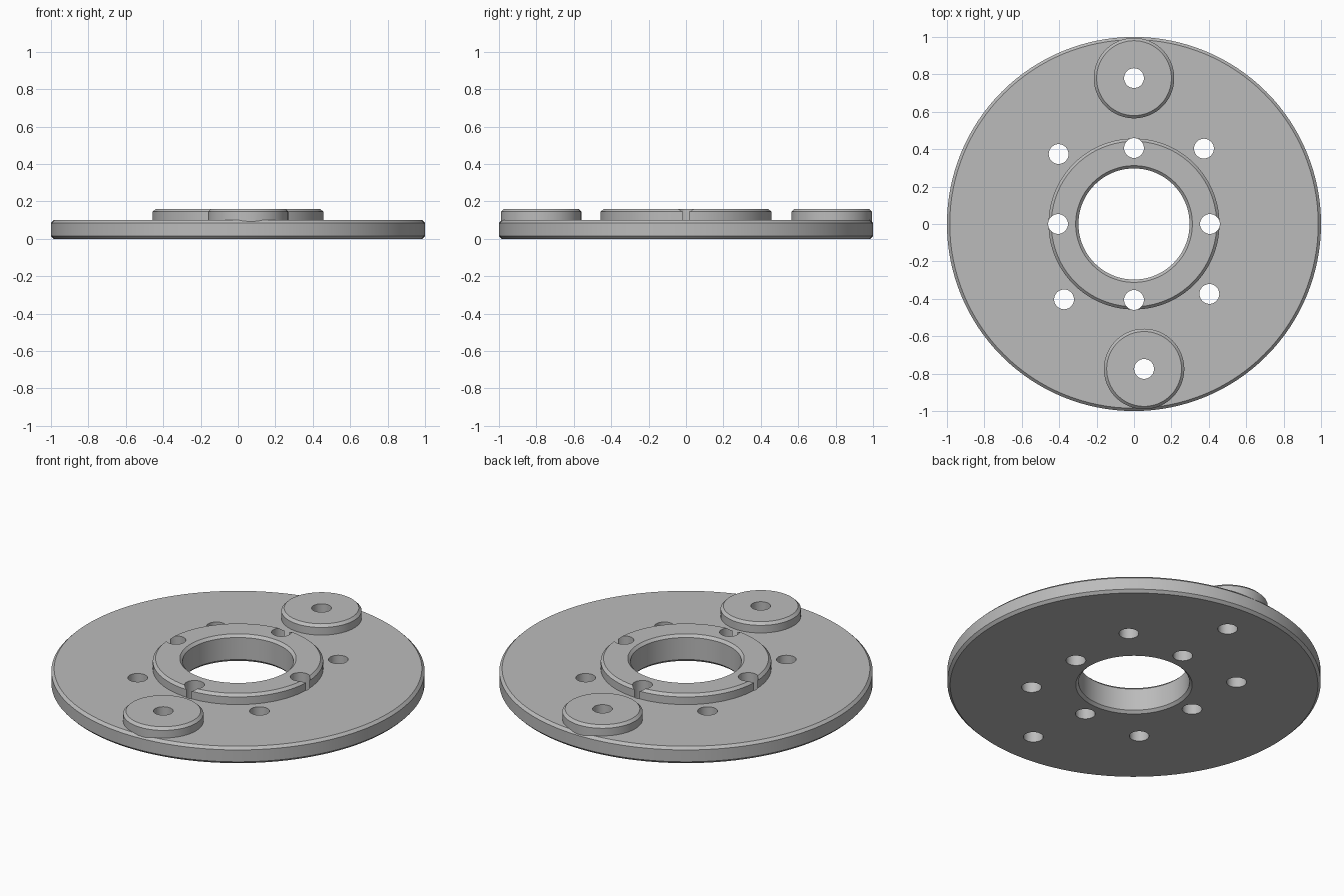
import bpy, bmesh, math
from mathutils import Matrix

if "Cube" in bpy.data.objects:
    bpy.data.objects.remove(bpy.data.objects["Cube"])

grey = bpy.data.materials.new("machined grey")
grey.diffuse_color = (0.5, 0.5, 0.5, 1)
grey.use_nodes = True
grey.node_tree.nodes["Principled BSDF"].inputs["Base Color"].default_value = grey.diffuse_color


def lathe(name, profile, x=0, y=0, n=128):
    """Spin a closed (radius, z) profile about a vertical axis at x, y."""
    bm = bmesh.new()
    rings = []
    for r, z in profile:
        if r == 0:
            rings.append([bm.verts.new((x, y, z))] * n)
        else:
            rings.append([bm.verts.new((x + r * math.cos(2 * math.pi * i / n),
                                        y + r * math.sin(2 * math.pi * i / n), z)) for i in range(n)])
    for k, a in enumerate(rings):
        b = rings[(k + 1) % len(rings)]
        for i in range(n):
            j = (i + 1) % n
            corners = list(dict.fromkeys((a[i], a[j], b[j], b[i])))
            if len(corners) > 2:
                bm.faces.new(corners)
    bmesh.ops.recalc_face_normals(bm, faces=bm.faces)
    mesh = bpy.data.meshes.new(name)
    bm.to_mesh(mesh)
    bm.free()
    mesh.materials.append(grey)
    ob = bpy.data.objects.new(name, mesh)
    bpy.context.collection.objects.link(ob)
    return ob


def combine(target, other, operation):
    """Apply a boolean and remove the helper."""
    mod = target.modifiers.new("bool", 'BOOLEAN')
    mod.operation, mod.object, mod.solver = operation, other, 'EXACT'
    bpy.context.view_layer.objects.active = target
    bpy.ops.object.modifier_apply(modifier=mod.name)
    bpy.data.objects.remove(other)


C = 0.015                       # edge chamfer
BASE, TOP = 0.10, 0.16          # plate top and raised top
BORE, HUB, BOSS, HOLE = 0.297, 0.457, 0.215, 0.053

# chamfered disc with raised hub ring and central bore
flange = lathe("flange_plate", [
    (BORE + C, 0), (1 - C, 0), (1, C), (1, BASE - C), (1 - C, BASE),
    (HUB, BASE), (HUB, TOP - C), (HUB - C, TOP),
    (BORE + C, TOP), (BORE, TOP - C), (BORE, C)])

# round bosses near the rim
bosses = [(0, 0.78), (0.054, -0.775)]
for x, y in bosses:
    combine(flange, lathe("boss", [(0, 0.05), (BOSS, 0.05), (BOSS, TOP - C),
                                   (BOSS - C, TOP), (0, TOP)], x, y, 96), 'UNION')

# bolt holes: four in the hub ring, four diagonal in the plate, one per boss
holes = list(bosses)
for k in range(4):
    turn = Matrix.Rotation(k * math.pi / 2, 2)
    for x, y in ((0.406, 0), (0.374, 0.403)):
        holes.append((turn[0][0] * x + turn[0][1] * y, turn[1][0] * x + turn[1][1] * y))
for x, y in holes:
    combine(flange, lathe("hole_cutter", [(0, -0.1), (HOLE, -0.1), (HOLE, 0.3), (0, 0.3)],
                          x, y, 40), 'DIFFERENCE')

# smooth round walls, crisp edges
bpy.ops.object.select_all(action='DESELECT')
flange.select_set(True)
bpy.context.view_layer.objects.active = flange
bpy.ops.object.shade_smooth_by_angle(angle=math.radians(30))
